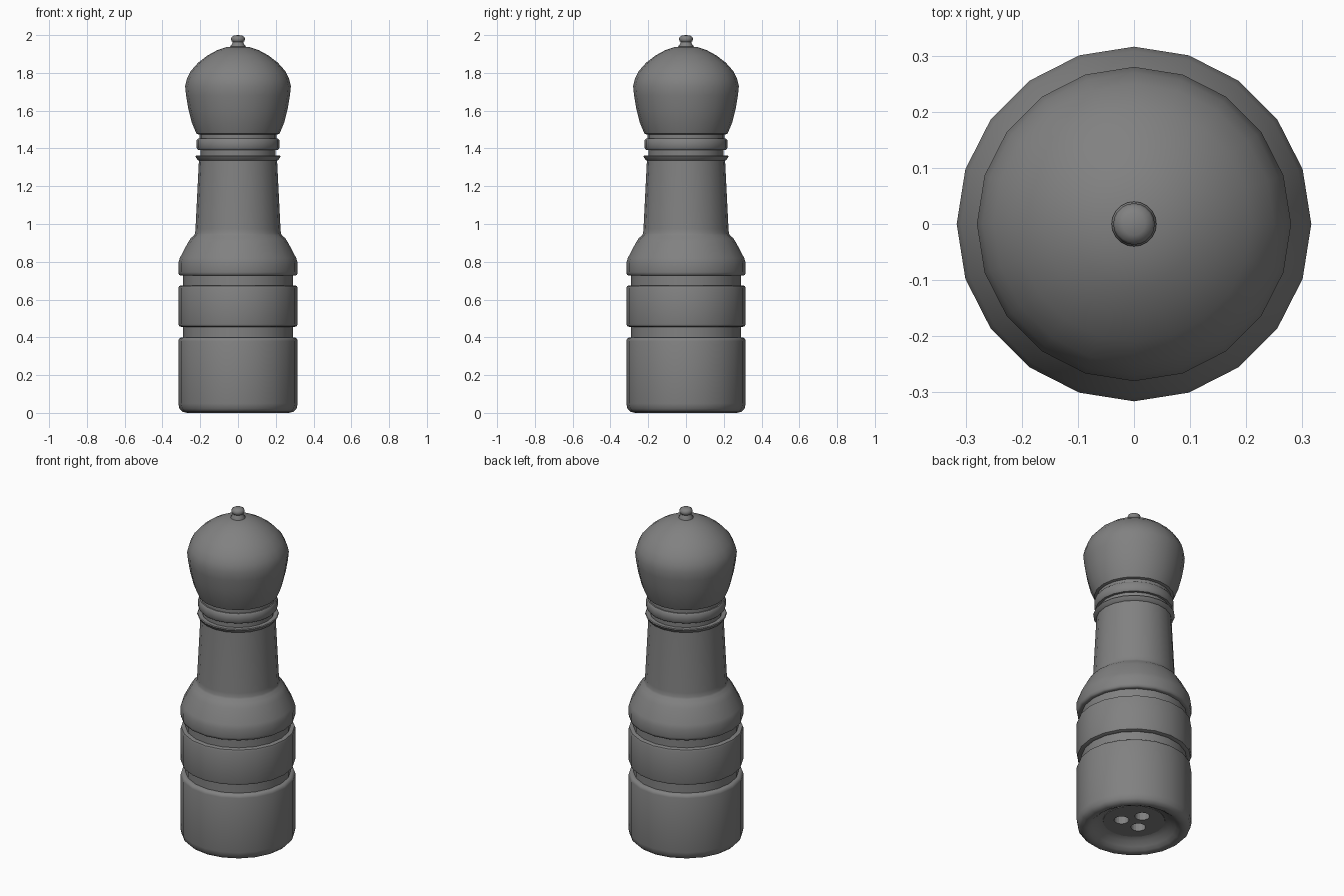
import bpy, bmesh, math

SIDES = 20

dark_grey = bpy.data.materials.new("dark_grey")
dark_grey.diffuse_color = (0.22, 0.22, 0.22, 1)


def lathe(name, profile, sides=SIDES, location=(0, 0, 0), angle=40):
    """Spin an (r, z) profile around z; r = 0 makes a single pole vertex. angle 0 = flat."""
    bm = bmesh.new()
    rings = []
    for r, z in profile:
        if r == 0:
            rings.append([bm.verts.new((0, 0, z))] * sides)
        else:
            rings.append([bm.verts.new((r * math.cos(2 * math.pi * i / sides),
                                        r * math.sin(2 * math.pi * i / sides), z))
                          for i in range(sides)])
    for a, b in zip(rings, rings[1:]):
        for i in range(sides):
            j = (i + 1) % sides
            quad = list(dict.fromkeys([a[i], a[j], b[j], b[i]]))
            bm.faces.new(quad)
    bmesh.ops.recalc_face_normals(bm, faces=bm.faces)
    mesh = bpy.data.meshes.new(name)
    bm.to_mesh(mesh)
    bm.free()
    mesh.materials.append(dark_grey)
    obj = bpy.data.objects.new(name, mesh)
    obj.location = location
    bpy.context.collection.objects.link(obj)
    if angle:
        bpy.ops.object.select_all(action='DESELECT')
        obj.select_set(True)
        bpy.context.view_layer.objects.active = obj
        bpy.ops.object.shade_smooth_by_angle(angle=math.radians(angle))
    return obj


# Body: recessed underside, three bands, shoulder, neck and collar rings
lathe("body", [
    (0, 0.13), (0.17, 0.13), (0.172, 0.055), (0.205, 0.045), (0.23, 0.022), (0.25, 0.007),
    (0.27, 0.0), (0.295, 0.006), (0.31, 0.022), (0.316, 0.05),
    (0.316, 0.38), (0.312, 0.393), (0.30, 0.40), (0.29, 0.40),
    (0.29, 0.455), (0.30, 0.455), (0.312, 0.46), (0.316, 0.472),
    (0.316, 0.66), (0.312, 0.671), (0.30, 0.675), (0.29, 0.675),
    (0.29, 0.727), (0.305, 0.727), (0.313, 0.732), (0.316, 0.745),
    (0.316, 0.795), (0.308, 0.82), (0.266, 0.90), (0.25, 0.925), (0.232, 0.941),
    (0.227, 0.951), (0.225, 0.975), (0.207, 1.335), (0.213, 1.338), (0.225, 1.357), (0.222, 1.362),
    (0.198, 1.362), (0.198, 1.393), (0.212, 1.393), (0.219, 1.402),
    (0.219, 1.443), (0.212, 1.452), (0.205, 1.452), (0.205, 1.48), (0, 1.48)], angle=48)

# Domed head
lathe("head", [
    (0, 1.474), (0.208, 1.474), (0.22, 1.478), (0.244, 1.535), (0.263, 1.61),
    (0.275, 1.68), (0.28, 1.73), (0.27, 1.77), (0.25, 1.81), (0.21, 1.855),
    (0.16, 1.893), (0.11, 1.92), (0.06, 1.937), (0, 1.942)])

# Finial knob on top
lathe("knob", [
    (0, 1.93), (0.04, 1.93), (0.04, 1.942), (0.03, 1.955), (0.028, 1.963), (0.035, 1.969),
    (0.037, 1.98), (0.033, 1.991), (0.02, 1.998), (0, 2.0)], angle=60)

# Perforated outlet plate in the underside recess
plate = lathe("outlet_plate", [(0, 0.052), (0.171, 0.052), (0.171, 0.128), (0, 0.128)], angle=0)
for k in range(3):
    a = math.radians(90 + 120 * k)
    cutter = lathe(f"hole_cutter_{k + 1}", [(0, 0), (0.041, 0), (0.041, 0.12), (0, 0.12)], 16,
                   (0.07 * math.cos(a), 0.07 * math.sin(a), 0), 0)
    cutter.hide_render = True
    cutter.hide_viewport = True
    mod = plate.modifiers.new("hole", 'BOOLEAN')
    mod.operation = 'DIFFERENCE'
    mod.object = cutter
